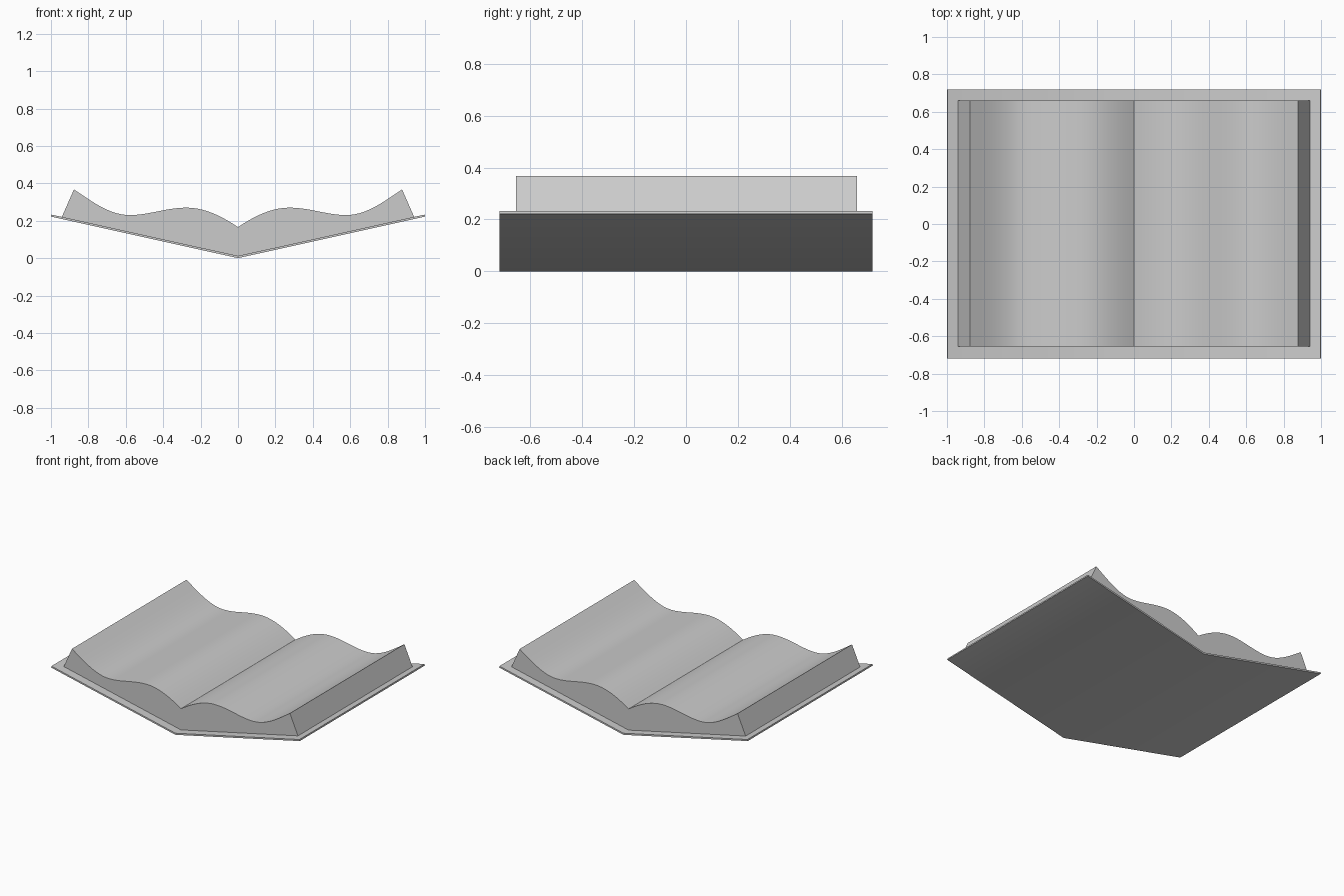
import bpy, bmesh
from math import radians
from mathutils import Vector
from mathutils.geometry import interpolate_bezier

if "Cube" in bpy.data.objects:
    bpy.data.objects.remove(bpy.data.objects["Cube"])


def mirrored(half):
    """Mirror a right-hand profile (first point on x = 0) to the full width."""
    return [(-x, z) for x, z in reversed(half[1:])] + list(half)


def extrude_profile(name, lower, upper, y0, y1):
    """Solid between two left-to-right xz lines, running from y0 to y1."""
    outline = lower + upper[::-1]
    bm = bmesh.new()
    face = bm.faces.new([bm.verts.new((x, y0, z)) for x, z in outline])
    moved = bmesh.ops.extrude_face_region(bm, geom=[face])["geom"]
    verts = [g for g in moved if isinstance(g, bmesh.types.BMVert)]
    bmesh.ops.translate(bm, verts=verts, vec=(0, y1 - y0, 0))
    bmesh.ops.recalc_face_normals(bm, faces=bm.faces)
    # split the concave end caps cleanly
    bmesh.ops.triangulate(bm, faces=[f for f in bm.faces if len(f.verts) > 4])
    mesh = bpy.data.meshes.new(name)
    bm.to_mesh(mesh)
    bm.free()
    obj = bpy.data.objects.new(name, mesh)
    bpy.context.collection.objects.link(obj)
    bpy.ops.object.select_all(action='DESELECT')
    obj.select_set(True)
    bpy.context.view_layer.objects.active = obj
    bpy.ops.object.shade_smooth_by_angle(angle=radians(30))
    return obj


# Thin cover opened to a shallow V
extrude_profile("cover",
                mirrored([(0, 0), (1, 0.222)]),
                mirrored([(0, 0.012), (0.998, 0.233)]),
                -0.719, 0.719)

# Page block: wavy top surface, slanted fore edges
knots = [  # left handle, point, right handle
    (None, (0, 0.166), (0.09, 0.226)),
    ((0.18, 0.27), (0.275, 0.27), (0.385, 0.27)),
    ((0.475, 0.23), (0.58, 0.23), (0.69, 0.23)),
    ((0.79, 0.31), (0.877, 0.367), None),
]
wave = [knots[0][1]]
for a, b in zip(knots, knots[1:]):
    pts = interpolate_bezier(*(Vector((*p, 0)) for p in (a[1], a[2], b[0], b[1])), 11)
    wave += [(p.x, p.y) for p in pts[1:]]

extrude_profile("pages",
                mirrored([(0, 0.012), (0.942, 0.2206)]),
                mirrored(wave),
                -0.656, 0.66)
